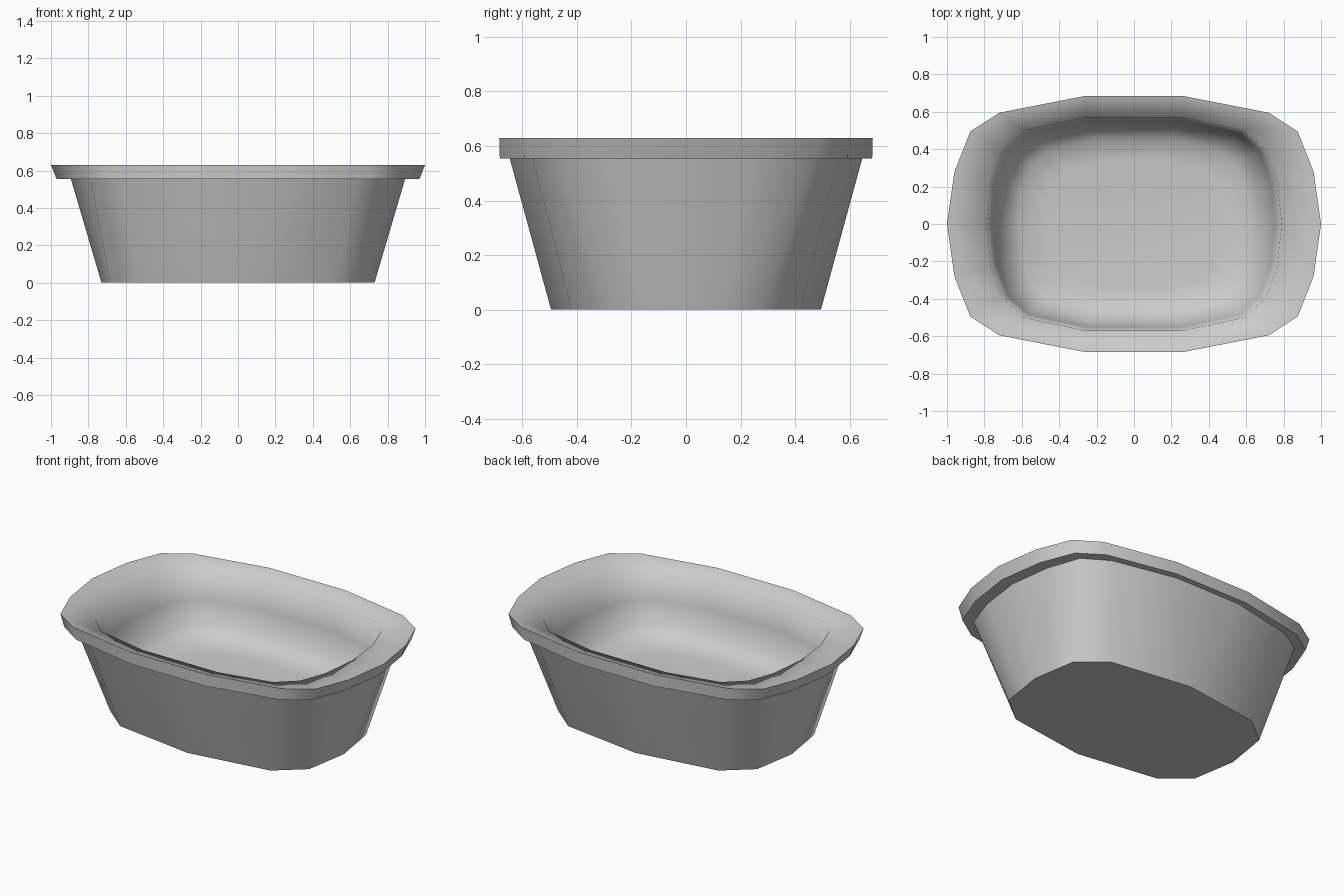
import bpy, bmesh, math

if "Cube" in bpy.data.objects:
    bpy.data.objects.remove(bpy.data.objects["Cube"])

def full_loop(quarter):
    """Mirror a quarter outline, running from +x to +y, around both axes."""
    half = quarter + [(-x, y) for x, y in reversed(quarter)]
    return half + [(x, -y) for x, y in reversed(half) if y > 0]

def ring(outline, sx, sy, z):
    return [(x * sx, y * sy, z) for x, y in outline]

def loft(name, rings, cap_first=False, cap_last=False, angle=55):
    bm = bmesh.new()
    loops = [[bm.verts.new(p) for p in r] for r in rings]
    n = len(loops[0])
    for a, b in zip(loops, loops[1:]):
        for i in range(n):
            j = (i + 1) % n
            bm.faces.new((a[i], a[j], b[j], b[i]))
    if cap_first:
        bm.faces.new(loops[0][::-1])
    if cap_last:
        bm.faces.new(loops[-1])
    # Outline points that coincide become one vertex
    bmesh.ops.remove_doubles(bm, verts=bm.verts, dist=0.0005)
    mesh = bpy.data.meshes.new(name)
    bm.to_mesh(mesh)
    bm.free()
    obj = bpy.data.objects.new(name, mesh)
    bpy.context.collection.objects.link(obj)
    bpy.ops.object.select_all(action='DESELECT')
    obj.select_set(True)
    bpy.context.view_layer.objects.active = obj
    bpy.ops.object.shade_smooth_by_angle(angle=math.radians(angle))
    return obj

# Tapered outer body: twelve-sided foot opening out to the rim's outline
foot = full_loop([(0.73, 0), (0.708, 0.14), (0.685, 0.28), (0.517, 0.42), (0, 0.495)])
neck = full_loop([(0.895, 0), (0.86, 0.264), (0.79, 0.468), (0.635, 0.563), (0.225, 0.648)])
loft("outer_body", [ring(foot, 1, 1, 0), ring(neck, 1, 1, 0.56)], cap_first=True)

# Flat underside and edge band of the overhanging rim
rim = full_loop([(1, 0), (0.96, 0.28), (0.875, 0.495), (0.72, 0.595), (0.26, 0.685)])
loft("rim_edge", [
    ring(neck, 0.98, 0.98, 0.555),
    ring(rim, 0.97, 0.997, 0.555),
    ring(rim, 1, 1, 0.63),
])

# Rim top flowing smoothly over the lip into the rounded basin
basin = full_loop([(0.79, 0), (0.765, 0.23), (0.705, 0.395), (0.59, 0.5), (0.26, 0.57)])
loft("rim_top_and_basin", [
    ring(rim, 1, 1, 0.63),
    ring(basin, 1, 1, 0.60),
    ring(basin, 0.955, 0.97, 0.43),
    ring(basin, 0.88, 0.905, 0.30),
    ring(basin, 0.78, 0.79, 0.24),
    ring(basin, 0.6, 0.6, 0.225),
], cap_last=True, angle=85)
